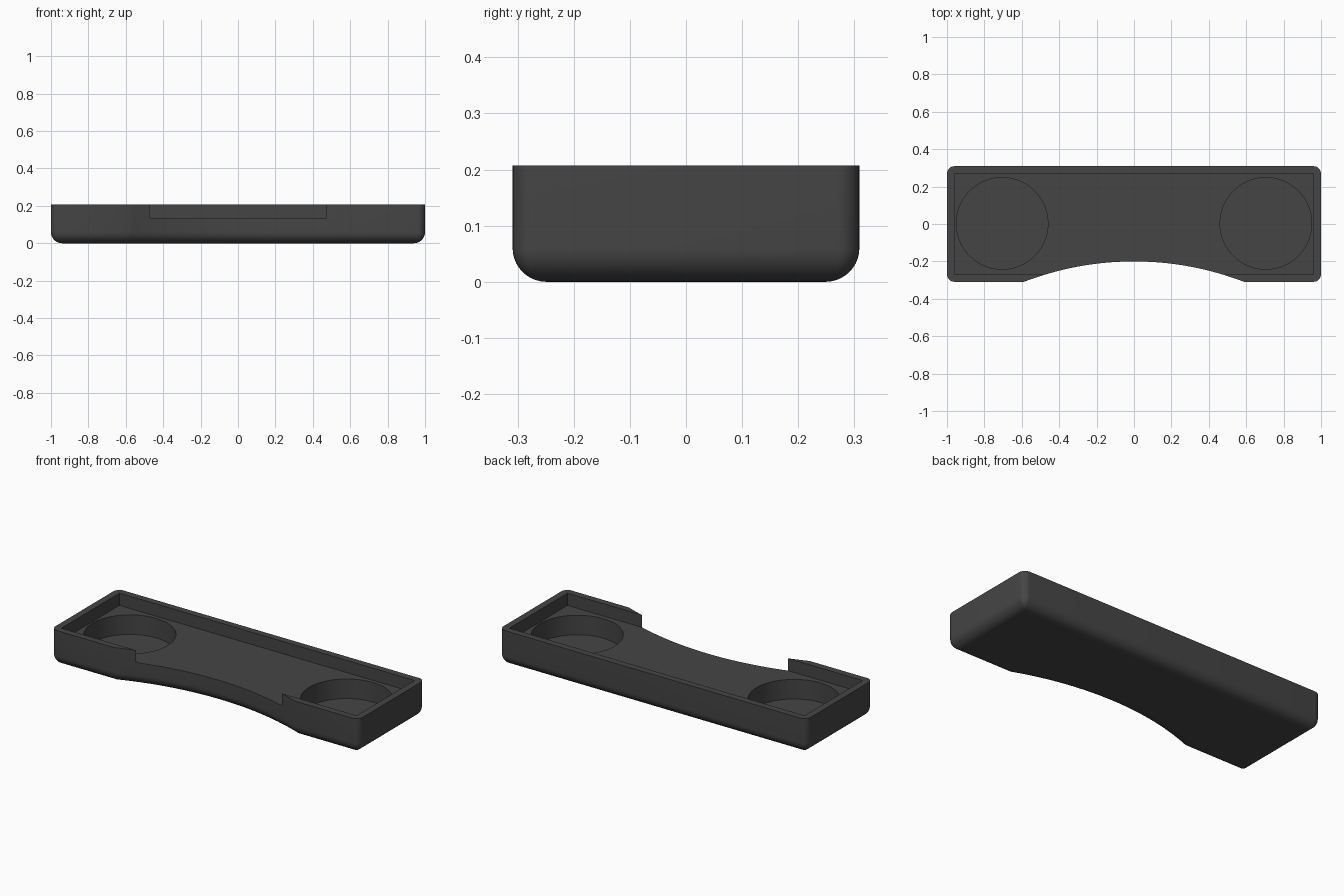
import bpy, bmesh, math

if "Cube" in bpy.data.objects:
    bpy.data.objects.remove(bpy.data.objects["Cube"])

W, D, H = 1.0, 0.309, 0.207       # half width, half depth, height
FILLET, CORNER = 0.06, 0.04       # bottom rounding, upright corner rounding
ARC_R, ARC_Y = 1.638, -1.838      # scoop radius and centre in the front side

grey = bpy.data.materials.new("dark grey")
grey.diffuse_color = (0.06, 0.06, 0.06, 1)
grey.use_nodes = True
grey.node_tree.nodes["Principled BSDF"].inputs["Base Color"].default_value = grey.diffuse_color


def outline(d):
    """Plan outline moved inward by d, counter-clockwise from the scoop."""
    w, h, r = W - d, D - d, max(CORNER - d, 0.002)
    R = ARC_R + d
    pts = []
    for cx, cy, a0 in ((w - r, r - h, -90), (w - r, h - r, 0),
                       (r - w, h - r, 90), (r - w, r - h, 180)):
        for i in range(9):
            a = math.radians(a0 + 90 * i / 8)
            pts.append((cx + r * math.cos(a), cy + r * math.sin(a)))
    half = math.acos((-h - ARC_Y) / R)
    for i in range(41):
        a = -half + 2 * half * i / 40
        pts.append((R * math.sin(a), ARC_Y + R * math.cos(a)))
    return pts


def new_object(name, bm):
    bmesh.ops.recalc_face_normals(bm, faces=bm.faces)
    mesh = bpy.data.meshes.new(name)
    bm.to_mesh(mesh)
    bm.free()
    mesh.materials.append(grey)
    ob = bpy.data.objects.new(name, mesh)
    bpy.context.collection.objects.link(ob)
    return ob


# Body: stacked outlines, rounded towards the bottom
bm = bmesh.new()
layers = []
for i in range(11):
    a = math.radians(90 * i / 10)
    layers.append((FILLET * (1 - math.sin(a)), FILLET * (1 - math.cos(a))))
layers.append((0, H))
rings = [[bm.verts.new((x, y, z)) for x, y in outline(d)] for d, z in layers]
for low, high in zip(rings, rings[1:]):
    n = len(low)
    for i in range(n):
        j = (i + 1) % n
        bm.faces.new((low[i], low[j], high[j], high[i]))
bm.faces.new(rings[0][::-1])
bm.faces.new(rings[-1])
tray = new_object("tray", bm)

# Shallow rectangular recess, open at the scoop
bm = bmesh.new()
bmesh.ops.create_cube(bm, size=1)
for v in bm.verts:
    v.co = (v.co.x * 1.92, v.co.y * 0.54, 0.135 if v.co.z < 0 else 0.3)
cutters = [new_object("recess_cutter", bm)]

# Two round pockets
for side, x in (("left", -0.705), ("right", 0.705)):
    bm = bmesh.new()
    bmesh.ops.create_cone(bm, cap_ends=True, segments=96, radius1=0.245,
                          radius2=0.245, depth=1)
    for v in bm.verts:
        v.co = (v.co.x + x, v.co.y + 0.003, 0.02 if v.co.z < 0 else 0.25)
    cutters.append(new_object(side + "_pocket_cutter", bm))

bpy.context.view_layer.objects.active = tray
for ob in cutters:
    mod = tray.modifiers.new(ob.name, 'BOOLEAN')
    mod.operation, mod.solver, mod.object = 'DIFFERENCE', 'EXACT', ob
    bpy.ops.object.modifier_apply(modifier=mod.name)
    bpy.data.objects.remove(ob)

tray.select_set(True)
bpy.ops.object.shade_smooth_by_angle(angle=math.radians(30))
